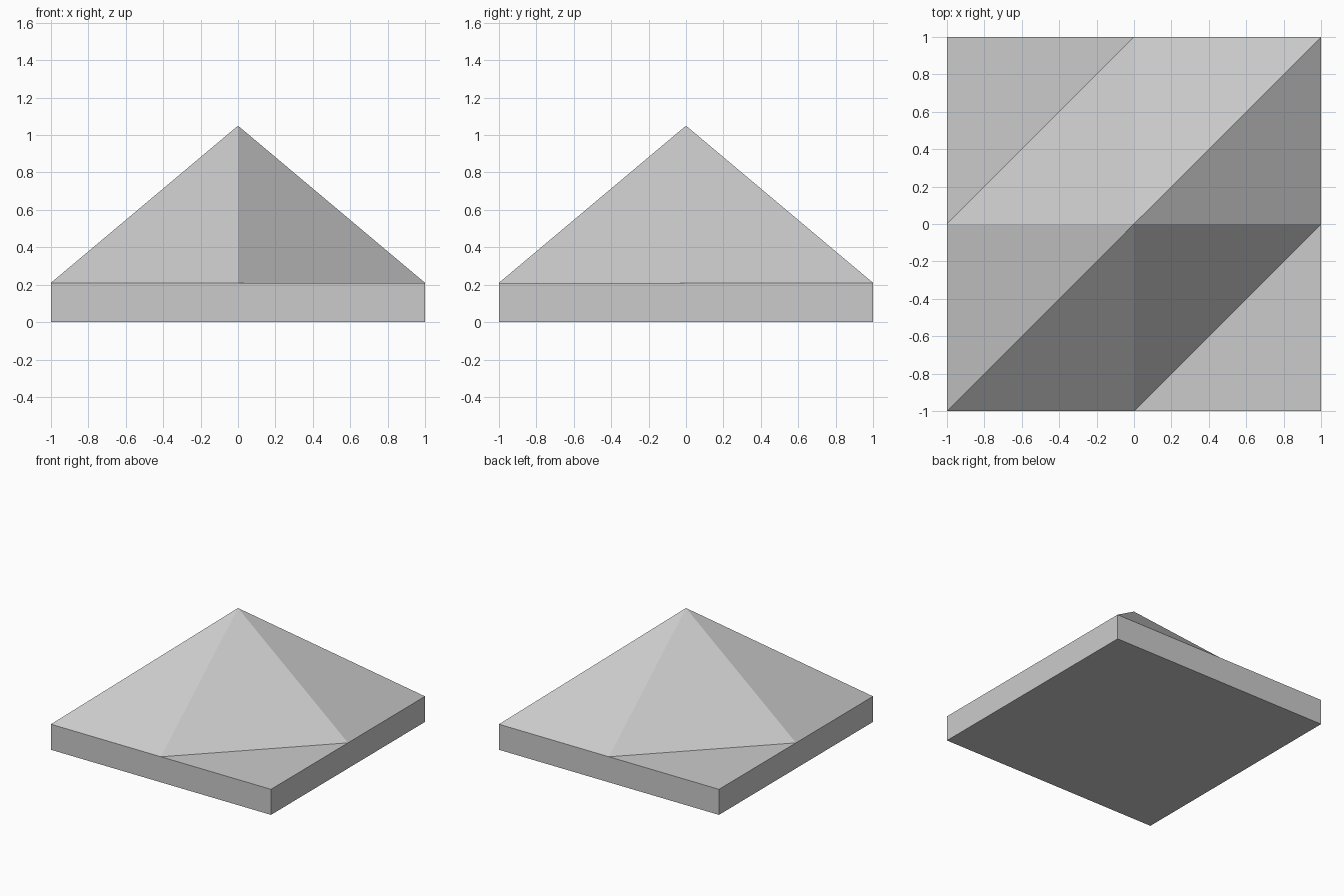
import bpy
import bmesh

if "Cube" in bpy.data.objects:
    bpy.data.objects.remove(bpy.data.objects["Cube"])

SLAB_H = 0.21   # thickness of the square base
APEX_Z = 1.05   # height of the roof tip

grey = bpy.data.materials.new("light_grey")
grey.diffuse_color = (0.6, 0.6, 0.6, 1.0)
grey.use_nodes = True
grey.node_tree.nodes["Principled BSDF"].inputs["Base Color"].default_value = grey.diffuse_color


def add_object(name, bm):
    bmesh.ops.recalc_face_normals(bm, faces=bm.faces)
    mesh = bpy.data.meshes.new(name)
    bm.to_mesh(mesh)
    bm.free()
    mesh.materials.append(grey)
    obj = bpy.data.objects.new(name, mesh)
    bpy.context.collection.objects.link(obj)
    return obj


# Square base slab
bm = bmesh.new()
bmesh.ops.create_cube(bm, size=1.0)
for v in bm.verts:
    v.co.x *= 2.0
    v.co.y *= 2.0
    v.co.z = (v.co.z + 0.5) * SLAB_H
add_object("base_slab", bm)

# Six-sided pyramid: two opposite corners of the square are cut off
# between the edge midpoints; open underneath where it meets the slab
half = [(-1, -1), (0, -1), (1, 0)]
outline = half + [(-x, -y) for x, y in half]
bm = bmesh.new()
ring = [bm.verts.new((x, y, SLAB_H)) for x, y in outline]
tip = bm.verts.new((0, 0, APEX_Z))
for i, v in enumerate(ring):
    bm.faces.new((v, ring[(i + 1) % len(ring)], tip))
add_object("pyramid_roof", bm)
